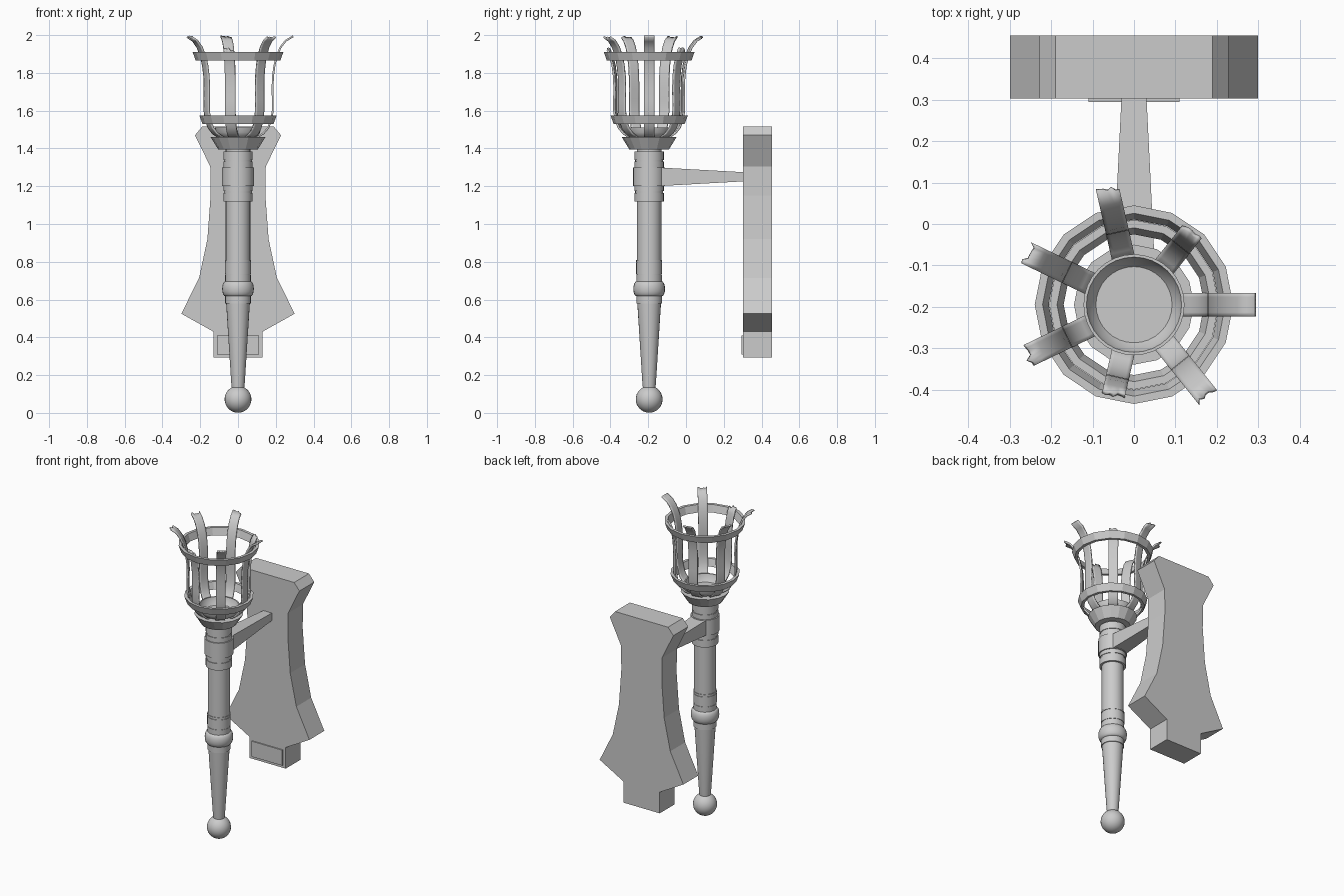
import bpy, bmesh, math, random
from mathutils import Vector

random.seed(4)
cube = bpy.data.objects.get("Cube")
if cube:
    bpy.data.objects.remove(cube, do_unlink=True)

AXIS_Y = -0.195
iron = bpy.data.materials.new("grey iron")
iron.use_nodes = True
iron.diffuse_color = (0.6, 0.6, 0.6, 1)
iron.node_tree.nodes["Principled BSDF"].inputs["Base Color"].default_value = (0.6, 0.6, 0.6, 1)


def finish(name, bm, smooth=None):
    bmesh.ops.recalc_face_normals(bm, faces=bm.faces)
    mesh = bpy.data.meshes.new(name)
    bm.to_mesh(mesh)
    bm.free()
    mesh.materials.append(iron)
    ob = bpy.data.objects.new(name, mesh)
    bpy.context.collection.objects.link(ob)
    if smooth:
        bpy.ops.object.select_all(action='DESELECT')
        ob.select_set(True)
        bpy.context.view_layer.objects.active = ob
        bpy.ops.object.shade_smooth_by_angle(angle=math.radians(smooth))
    return ob


def lathe(name, profile, sides=24, smooth=40, closed=False):
    """Spin (radius, height) points round the torch axis."""
    bm = bmesh.new()
    loops = []
    for r, z in profile:
        loops.append([bm.verts.new((r * math.cos(math.tau * i / sides),
                                    AXIS_Y + r * math.sin(math.tau * i / sides), z))
                      for i in range(sides)])
    pairs = list(zip(loops, loops[1:]))
    if closed:
        pairs.append((loops[-1], loops[0]))
    for a, b in pairs:
        for i in range(sides):
            j = (i + 1) % sides
            bm.faces.new((a[i], a[j], b[j], b[i]))
    if not closed:
        bm.faces.new(loops[0])
        bm.faces.new(loops[-1])
    return finish(name, bm, smooth)


def prism(name, outline, y0, y1):
    """Extrude an (x, z) outline from y0 to y1."""
    bm = bmesh.new()
    face = bm.faces.new([bm.verts.new((x, y0, z)) for x, z in outline])
    new = bmesh.ops.extrude_face_region(bm, geom=[face])["geom"]
    bmesh.ops.translate(bm, vec=(0, y1 - y0, 0),
                        verts=[v for v in new if isinstance(v, bmesh.types.BMVert)])
    return finish(name, bm)


# Wall plate and its raised panel
half = [(0.19, 1.515), (0.228, 1.47), (0.147, 1.305), (0.145, 1.15), (0.162, 0.92),
        (0.206, 0.715), (0.3, 0.525), (0.13, 0.43), (0.13, 0.293)]
prism("wall_plate", half + [(-x, z) for x, z in reversed(half)], 0.303, 0.455)
prism("plate_panel", [(-0.11, 0.31), (0.11, 0.31), (0.11, 0.41), (-0.11, 0.41)], 0.295, 0.31)

# Tapered support arm
bm = bmesh.new()
ends = []
for y, w, h in ((AXIS_Y, 0.055, 0.052), (0.31, 0.03, 0.024)):
    ends.append([bm.verts.new((sx * w, y, 1.25 + sz * h))
                 for sx, sz in ((-1, -1), (1, -1), (1, 1), (-1, 1))])
for e in ends:
    bm.faces.new(e)
for i in range(4):
    j = (i + 1) % 4
    bm.faces.new((ends[0][i], ends[0][j], ends[1][j], ends[1][i]))
finish("support_arm", bm)

# Ball at the foot
bm = bmesh.new()
bmesh.ops.create_uvsphere(bm, u_segments=24, v_segments=16, radius=0.071)
bmesh.ops.translate(bm, vec=(0, AXIS_Y, 0.072), verts=bm.verts)
finish("foot_ball", bm, 60)

# Handle, shaft and collars
lathe("handle", [(0.033, 0.13), (0.036, 0.16), (0.063, 0.585)])
lathe("lower_collar", [(0.068, 0.58), (0.068, 0.73), (0.066, 0.73), (0.066, 0.735),
                       (0.069, 0.735), (0.069, 0.795), (0.066, 0.795), (0.066, 0.8),
                       (0.069, 0.8), (0.069, 0.81)])
bulge = [(0.066 + 0.018 * math.cos(t), 0.657 + 0.04 * math.sin(t))
         for t in [math.pi * (k / 8 - 0.5) for k in range(9)]]
lathe("collar_bulge", bulge, smooth=50)
lathe("shaft", [(0.065, 0.8), (0.065, 1.41)])
lathe("upper_collar", [(0.078, 1.12), (0.078, 1.165), (0.074, 1.165), (0.074, 1.175),
                       (0.078, 1.175), (0.078, 1.2), (0.085, 1.2), (0.085, 1.3),
                       (0.078, 1.3), (0.078, 1.33), (0.074, 1.33), (0.074, 1.34),
                       (0.078, 1.34), (0.078, 1.385)])

# Faceted cup with a smooth bowl inside
lathe("cup", [(0.065, 1.395), (0.105, 1.395), (0.145, 1.46), (0.12, 1.46)], 16, None)
lathe("bowl", [(0.085, 1.455), (0.105, 1.465), (0.117, 1.485), (0.122, 1.51),
               (0.115, 1.51), (0.108, 1.485), (0.092, 1.465)], 32, 45)

# Basket hoops
lathe("lower_hoop", [(0.188, 1.53), (0.205, 1.575), (0.186, 1.575), (0.17, 1.53)], 16, None, True)
lathe("upper_hoop", [(0.224, 1.865), (0.24, 1.91), (0.221, 1.91), (0.206, 1.865)], 16, None, True)

# Basket bars: curved strips, most with a ragged tip, two broken short
PATH = [(0.095, 1.455), (0.135, 1.48), (0.16, 1.51), (0.176, 1.55), (0.184, 1.6),
        (0.184, 1.66), (0.183, 1.72), (0.185, 1.78), (0.193, 1.84), (0.206, 1.89),
        (0.225, 1.935), (0.252, 1.97), (0.292, 1.994)]
ACROSS = 6
for n in range(7):
    angle = math.tau * n / 7
    path = PATH[:-2] if n in (1, 5) else PATH
    out = Vector((math.cos(angle), math.sin(angle), 0))
    side = Vector((-out.y, out.x, 0))
    step = Vector(path[-1]) - Vector(path[-2])
    bm = bmesh.new()
    rows = []
    for k, (r, z) in enumerate(path):
        row = []
        for i in range(ACROSS + 1):
            rr, zz = r, z
            if k == len(path) - 1 and n:
                cut = random.uniform(0, 0.45)
                rr, zz = r - step.x * cut, z - step.y * cut
            p = out * rr + side * (0.056 * (i / ACROSS - 0.5))
            row.append(bm.verts.new((p.x, p.y + AXIS_Y, zz)))
        rows.append(row)
    for a, b in zip(rows, rows[1:]):
        for i in range(ACROSS):
            bm.faces.new((a[i], a[i + 1], b[i + 1], b[i]))
    bar = finish(f"basket_bar_{n + 1}", bm, 40)
    mod = bar.modifiers.new("thickness", 'SOLIDIFY')
    mod.thickness = 0.01
    mod.offset = 0
